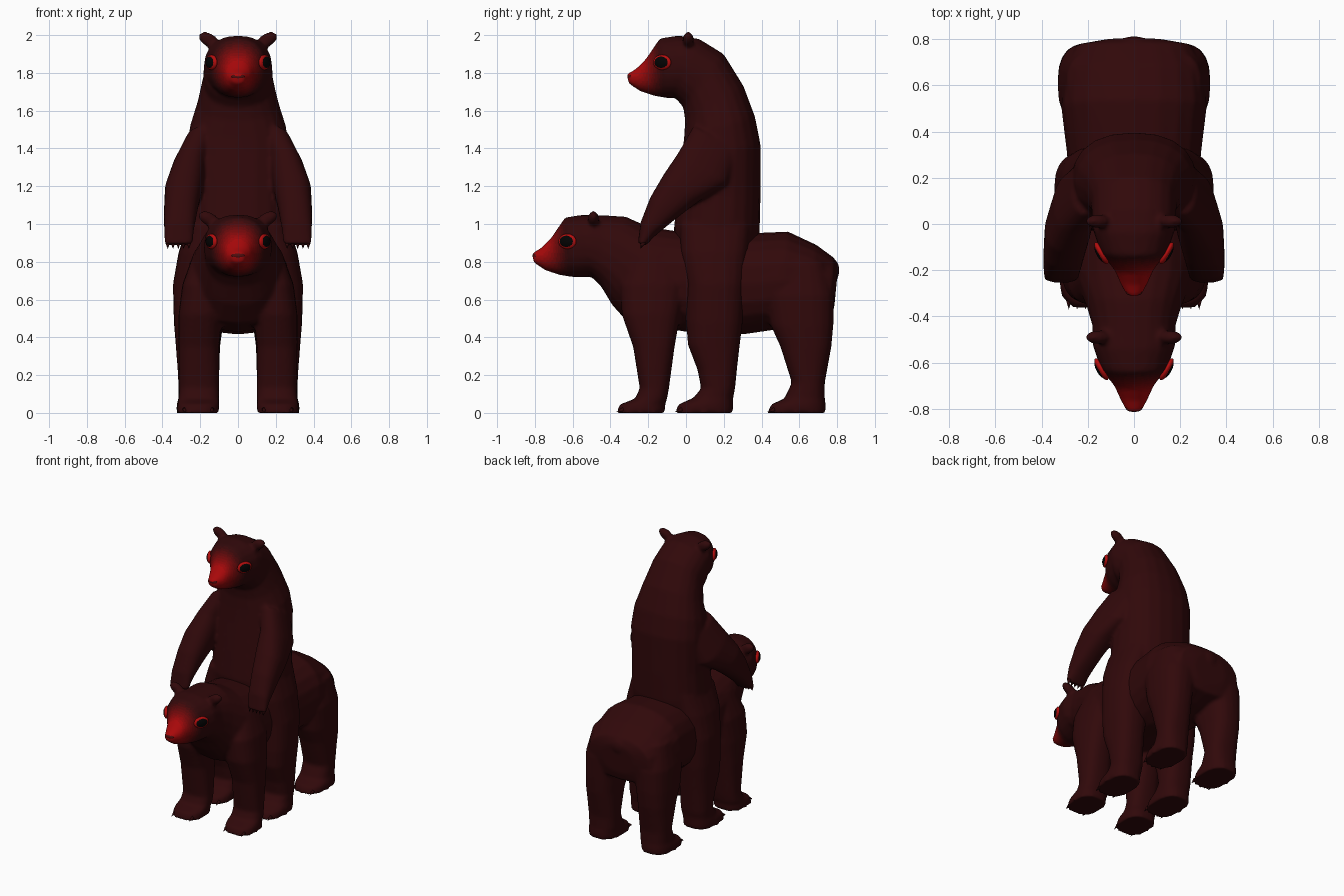
import bpy, bmesh, math
from mathutils import Matrix, Vector

if "Cube" in bpy.data.objects:
    bpy.data.objects.remove(bpy.data.objects["Cube"])

N_SIDES, SHADES = 20, 10


def material(name, rgb):
    m = bpy.data.materials.new(name)
    m.diffuse_color = (*rgb, 1)
    m.use_nodes = True
    m.node_tree.nodes["Principled BSDF"].inputs["Base Color"].default_value = m.diffuse_color
    return m


# fur shades run from dark body to bright red muzzle
fur = [material(f"fur_{i}", (0.03 + 0.36 * (i / (SHADES - 1)) ** 1.6, 0.0025, 0.003))
       for i in range(SHADES)]
black = material("eye_black", (0.001, 0.001, 0.001))
rim_red = material("eye_rim", (0.45, 0.004, 0.004))
nose_red = material("nose_dark", (0.08, 0.004, 0.004))


def loft(bm, rings, power=2.3, side=1):
    """Rings: (y, z) of one edge, (y, z) of the other, centre x, half width."""
    loops = []
    for ay, az, by, bz, xc, hw in rings:
        loop = []
        for i in range(N_SIDES):
            t = 2 * math.pi * i / N_SIDES
            c, s = math.cos(t), math.sin(t)
            u = math.copysign(abs(c) ** (2 / power), c)
            v = math.copysign(abs(s) ** (2 / power), s)
            loop.append(bm.verts.new((side * (xc + hw * u),
                                      (ay + by) / 2 + v * (ay - by) / 2,
                                      (az + bz) / 2 + v * (az - bz) / 2)))
        loops.append(loop)
    for a, b in zip(loops, loops[1:]):
        for i in range(N_SIDES):
            j = (i + 1) % N_SIDES
            bm.faces.new((a[i], a[j], b[j], b[i]))
    bm.faces.new(loops[0][::-1])
    bm.faces.new(loops[-1])


def limb(bm, rows, side):
    """Upright leg from rows of front y, back y, z, inner x, outer x."""
    loft(bm, [(f, z, b, z, (i + o) / 2, (o - i) / 2) for f, b, z, i, o in rows], 2.5, side)


def blob(bm, loc, radii, rot=0, axis='Z'):
    mat = Matrix.Translation(loc) @ Matrix.Rotation(rot, 4, axis) @ Matrix.Diagonal((*radii, 1))
    bmesh.ops.create_uvsphere(bm, u_segments=20, v_segments=12, radius=1, matrix=mat)


def spike(bm, base, tip, r):
    base, d = Vector(base), Vector(tip) - Vector(base)
    rot = d.to_track_quat('Z', 'Y').to_matrix().to_4x4()
    bmesh.ops.create_cone(bm, cap_ends=True, segments=6, radius1=r, radius2=0, depth=d.length,
                          matrix=Matrix.Translation(base + d / 2) @ rot)


def finish(name, bm, mats):
    bmesh.ops.recalc_face_normals(bm, faces=bm.faces[:])
    me = bpy.data.meshes.new(name)
    bm.to_mesh(me)
    bm.free()
    for m in mats:
        me.materials.append(m)
    ob = bpy.data.objects.new(name, me)
    bpy.context.collection.objects.link(ob)
    for p in me.polygons:
        p.use_smooth = True
    return ob


def fuse(ob, muzzle):
    """Merge the overlapping parts into one skin and tint it around the muzzle."""
    r = ob.modifiers.new("skin", 'REMESH')
    r.mode, r.voxel_size = 'VOXEL', 0.012
    s = ob.modifiers.new("soften", 'SMOOTH')
    s.factor, s.iterations = 0.5, 5
    me = bpy.data.meshes.new_from_object(ob.evaluated_get(bpy.context.evaluated_depsgraph_get()))
    ob.modifiers.clear()
    ob.data = me
    me.materials.clear()
    for m in fur:
        me.materials.append(m)
    for p in me.polygons:
        t = max(0, 1 - (p.center - muzzle).length / 0.21)
        p.material_index = min(SHADES - 1, int(t * 1.3 * SHADES))
        p.use_smooth = True


# head rings shared by both bears, nose to back of skull
HEAD = [(-0.815, 0.845, -0.805, 0.795, 0, 0.032), (-0.765, 0.875, -0.745, 0.755, 0, 0.06),
        (-0.715, 0.925, -0.67, 0.73, 0, 0.088), (-0.64, 1.035, -0.61, 0.72, 0, 0.145),
        (-0.54, 1.05, -0.50, 0.72, 0, 0.18)]


def head_details(name, dy, dz):
    for kind, grow, flat, mat in (("eyes", 1, 0.022, black), ("eye_rims", 1.12, 0.018, rim_red)):
        bm = bmesh.new()
        for s in (-1, 1):
            blob(bm, (s * 0.141, -0.628 + dy, 0.908 + dz),
                 (flat, 0.048 * grow, 0.036 * grow), s * math.radians(-30))
        finish(f"{name}_{kind}", bm, [mat])
    bm = bmesh.new()
    blob(bm, (0, -0.797 + dy, 0.832 + dz), (0.036, 0.016, 0.016))
    finish(f"{name}_nose", bm, [nose_red])


def ears(bm, dy, dz):
    for s in (-1, 1):
        blob(bm, (s * 0.155, -0.49 + dy, 1.027 + dz), (0.06, 0.03, 0.036), -s * 0.5, 'Y')


def foot_claws(bm, front):
    for s in (-1, 1):
        for i in range(5):
            x = s * (0.138 + 0.036 * i)
            spike(bm, (x, front + 0.04, 0.018), (x, front, 0.004), 0.013)


# walking bear
FRONT_LEG = [(-0.37, -0.11, 0, .10, .325), (-0.35, -0.11, .045, .10, .32),
             (-0.27, -0.10, .075, .10, .315), (-0.245, -0.09, .13, .10, .31),
             (-0.28, -0.06, .35, .10, .315), (-0.34, -0.03, .52, .08, .315),
             (-0.35, 0.0, .68, .06, .295), (-0.27, -0.06, .86, .06, .23)]
HIND_LEG = [(.43, .74, 0, .10, .325), (.45, .74, .045, .10, .325), (.52, .735, .075, .10, .315),
            (.56, .735, .16, .10, .315), (.50, .77, .35, .095, .325), (.45, .78, .46, .08, .33),
            (.42, .785, .62, .05, .33), (.45, .74, .80, .05, .29)]
bm = bmesh.new()
loft(bm, HEAD + [(-0.43, 1.045, -0.45, 0.67, 0, .18), (-0.32, 1.04, -0.39, 0.57, 0, .205),
                 (-0.2, .985, -0.30, 0.47, 0, .25), (0, .955, 0, .43, 0, .27),
                 (.3, .95, .3, .415, 0, .29), (.54, .96, .47, .44, 0, .315),
                 (.69, .89, .64, .46, 0, .305), (.785, .82, .765, .50, 0, .25),
                 (.805, .77, .785, .56, 0, .13)])
ears(bm, 0, 0)
blob(bm, (0, .775, .755), (.07, .038, .06))
for s in (-1, 1):
    limb(bm, FRONT_LEG, s)
    limb(bm, HIND_LEG, s)
fuse(finish("walking_bear_body", bm, fur), Vector((0, -0.76, 0.87)))
head_details("walking_bear", 0, 0)
bm = bmesh.new()
foot_claws(bm, -0.37)
foot_claws(bm, 0.43)
finish("walking_bear_claws", bm, [fur[0]])

# standing bear
DY, DZ = 0.502, 0.948
STAND_LEG = [(-.06, .25, 0, .10, .325), (-.04, .25, .045, .10, .325), (.04, .25, .08, .10, .315),
             (.08, .26, .13, .10, .315), (.06, .27, .23, .10, .32), (.01, .285, .36, .095, .33),
             (.0, .30, .48, .08, .34), (.0, .315, .68, .05, .345), (-.03, .33, .85, .05, .315),
             (-.03, .34, 1.0, .05, .265)]
ARM = [(.04, 1.52, .28, 1.38, .19, .08), (-.04, 1.38, .22, 1.21, .255, .092),
       (-.12, 1.26, .07, 1.12, .287, .1), (-.19, 1.14, -.05, 1.03, .302, .09),
       (-.24, 1.01, -.16, .94, .312, .08), (-.255, .90, -.215, .885, .315, .075)]
bm = bmesh.new()
loft(bm, [(a + DY, b + DZ, c + DY, d + DZ, 0, w) for a, b, c, d, _, w in HEAD] +
     [(.07, 1.98, -.05, 1.66, 0, .182), (.20, 1.90, -.015, 1.62, 0, .185),
      (.305, 1.73, -.005, 1.55, 0, .215), (.365, 1.57, -.01, 1.46, 0, .255),
      (.395, 1.42, -.02, 1.36, 0, .27), (.395, 1.15, -.045, 1.15, 0, .265),
      (.39, .95, -.065, .97, 0, .275), (.34, .70, -.02, .72, 0, .29),
      (.30, .47, .02, .47, 0, .25)])
ears(bm, DY, DZ)
for s in (-1, 1):
    limb(bm, STAND_LEG, s)
    loft(bm, ARM, 2.4, s)
fuse(finish("standing_bear_body", bm, fur), Vector((0, -0.76 + DY, 0.87 + DZ)))
head_details("standing_bear", DY, DZ)
bm = bmesh.new()
foot_claws(bm, -0.06)
for s in (-1, 1):
    for i in range(5):
        x = s * (0.26 + 0.028 * i)
        spike(bm, (x, -.225, .905), (x, -.242, .868), 0.015)
finish("standing_bear_claws", bm, [fur[0]])
